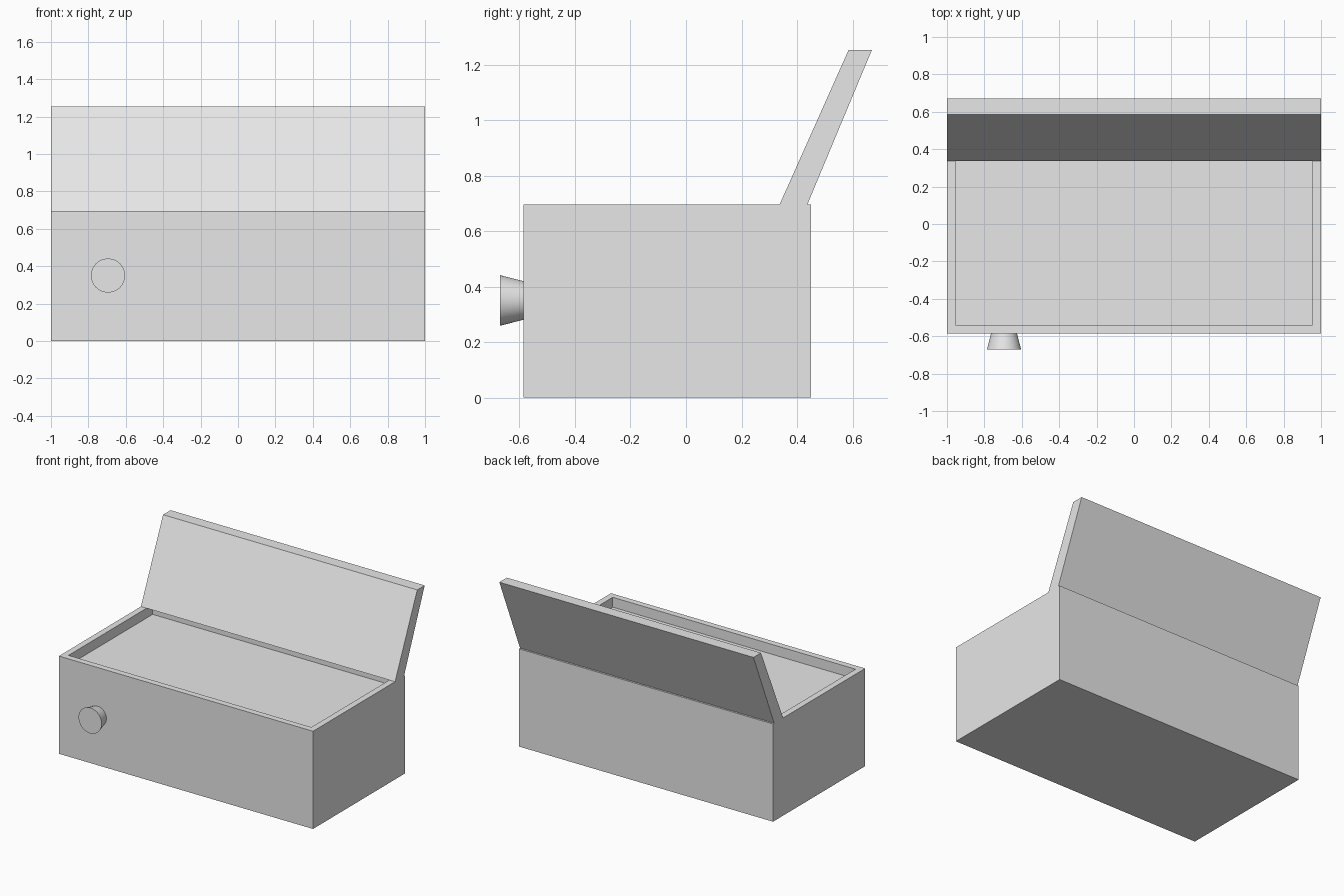
import bpy
import bmesh
import math
from mathutils import Matrix, Vector

cube = bpy.data.objects.get("Cube")
if cube:
    bpy.data.objects.remove(cube, do_unlink=True)

# Single grey finish
grey = bpy.data.materials.new("light_grey")
grey.use_nodes = True
grey.diffuse_color = (0.8, 0.8, 0.8, 1)
bsdf = next(n for n in grey.node_tree.nodes if n.type == "BSDF_PRINCIPLED")
bsdf.inputs["Base Color"].default_value = grey.diffuse_color


def add_object(name, bm):
    bmesh.ops.recalc_face_normals(bm, faces=bm.faces)
    mesh = bpy.data.meshes.new(name)
    bm.to_mesh(mesh)
    bm.free()
    mesh.materials.append(grey)
    obj = bpy.data.objects.new(name, mesh)
    bpy.context.collection.objects.link(obj)
    return obj


def extrude_profile(name, profile, half_width):
    """Sweep a (y, z) profile along x, centred on x = 0."""
    bm = bmesh.new()
    face = bm.faces.new([bm.verts.new((-half_width, y, z)) for y, z in profile])
    swept = bmesh.ops.extrude_face_region(bm, geom=[face])
    verts = [v for v in swept["geom"] if isinstance(v, bmesh.types.BMVert)]
    bmesh.ops.translate(bm, verts=verts, vec=(2 * half_width, 0, 0))
    # Keep the starting cap so the solid is closed
    bm.normal_update()
    bmesh.ops.holes_fill(bm, edges=[e for e in bm.edges if e.is_boundary])
    return add_object(name, bm)


# Box body with a shallow tray sunk into the top
front, back, height = -0.585, 0.45, 0.695
wall, tray_depth = 0.063, 0.07
bm = bmesh.new()
bmesh.ops.create_cube(bm, size=1)
bmesh.ops.scale(bm, vec=(2, back - front, height), verts=bm.verts)
bmesh.ops.translate(bm, vec=(0, (front + back) / 2, height / 2), verts=bm.verts)
top = max(bm.faces, key=lambda f: f.calc_center_median().z)
bmesh.ops.inset_region(bm, faces=[top], thickness=wall)
tray = bmesh.ops.extrude_discrete_faces(bm, faces=[top])["faces"][0]
bmesh.ops.translate(bm, vec=(0, 0, -tray_depth), verts=tray.verts)
add_object("box_body", bm)

# Open lid leaning backwards
extrude_profile("open_lid", [(0.337, height), (0.437, height), (0.67, 1.253), (0.586, 1.253)], 1)

# Flared knob on the front
bm = bmesh.new()
knob_depth = 0.095
bmesh.ops.create_cone(bm, cap_ends=True, segments=48, radius1=0.067, radius2=0.091,
                      depth=knob_depth,
                      matrix=Matrix.Translation(Vector((-0.695, -0.67 + knob_depth / 2, 0.35)))
                      @ Matrix.Rotation(math.pi / 2, 4, "X"))
knob = add_object("front_knob", bm)
bpy.ops.object.select_all(action="DESELECT")
knob.select_set(True)
bpy.context.view_layer.objects.active = knob
bpy.ops.object.shade_smooth_by_angle(angle=math.radians(40))
